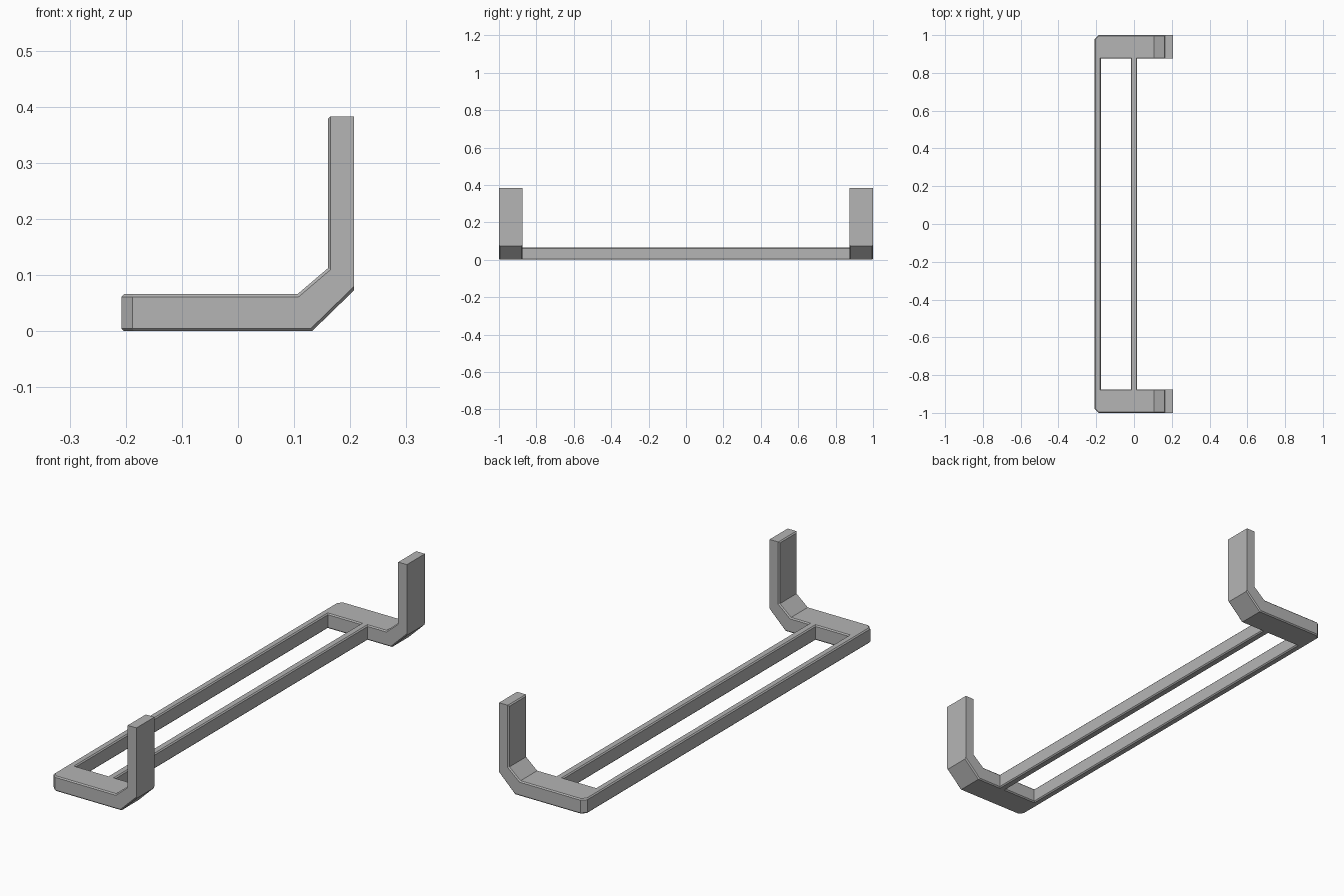
import bpy
import bmesh
from mathutils import Vector

if "Cube" in bpy.data.objects:
    bpy.data.objects.remove(bpy.data.objects["Cube"], do_unlink=True)

LEFT, RIGHT = -0.208, 0.207
HEIGHT, BASE = 0.383, 0.066
INNER, OUTER = 0.875, 1.0
CHAMFER, CORNER = 0.005, 0.02

grey = bpy.data.materials.new("plain_grey")
grey.use_nodes = True
colour = (0.46, 0.46, 0.46, 1)
grey.diffuse_color = colour
grey.node_tree.nodes["Principled BSDF"].inputs["Base Color"].default_value = colour


def extrude_profile(points, y0, y1):
    """Solid from an x-z outline swept along y."""
    bm = bmesh.new()
    face = bm.faces.new([bm.verts.new((x, y0, z)) for x, z in points])
    new = bmesh.ops.extrude_face_region(bm, geom=[face])["geom"]
    verts = [v for v in new if isinstance(v, bmesh.types.BMVert)]
    bmesh.ops.translate(bm, verts=verts, vec=Vector((0, y1 - y0, 0)))
    bmesh.ops.recalc_face_normals(bm, faces=bm.faces)
    return bm


def bevel(bm, rule, size):
    """Flat chamfer on the edges picked by rule(midpoint, direction)."""
    edges = []
    for e in bm.edges:
        a, b = (v.co for v in e.verts)
        d = (b - a).normalized()
        if rule((a + b) / 2, Vector((abs(d.x), abs(d.y), abs(d.z)))):
            edges.append(e)
    bmesh.ops.bevel(bm, geom=edges, offset=size, offset_type='OFFSET',
                    segments=1, profile=0.5, affect='EDGES', clamp_overlap=True)


def finish(bm, name):
    bmesh.ops.recalc_face_normals(bm, faces=bm.faces)
    mesh = bpy.data.meshes.new(name)
    bm.to_mesh(mesh)
    bm.free()
    mesh.materials.append(grey)
    bpy.context.collection.objects.link(bpy.data.objects.new(name, mesh))


def soft_edge(m, d):
    """Edges of the bracket that carry the fine chamfer."""
    if d.y > 0.9:
        return m.x < -0.2 or (m.x < 0.17 and m.z > 0.38)
    if d.z > 0.9:
        return 0 < m.x < 0.2
    return m.z < 0.38


# Bent end brackets: flat foot, sloped bend and upright arm
bracket = [(LEFT, 0), (0.132, 0), (RIGHT, 0.073), (RIGHT, HEIGHT),
           (0.16, HEIGHT), (0.16, 0.112), (0.106, BASE), (LEFT, BASE)]
for name, side in (("front_bracket", -1), ("back_bracket", 1)):
    bm = extrude_profile(bracket, side * INNER, side * OUTER)
    bevel(bm, lambda m, d: d.z > 0.9 and m.x < -0.2 and abs(m.y) > 0.99, CORNER)
    bevel(bm, soft_edge, CHAMFER)
    finish(bm, name)

# Long rails, reaching just into the brackets
for name, x0, x1 in (("side_rail", LEFT, -0.176), ("middle_rail", -0.017, 0.017)):
    outline = [(x0, 0), (x1, 0), (x1, BASE), (x0, BASE)]
    bm = extrude_profile(outline, -INNER - 0.01, INNER + 0.01)
    bevel(bm, lambda m, d: d.y > 0.9, CHAMFER)
    finish(bm, name)
